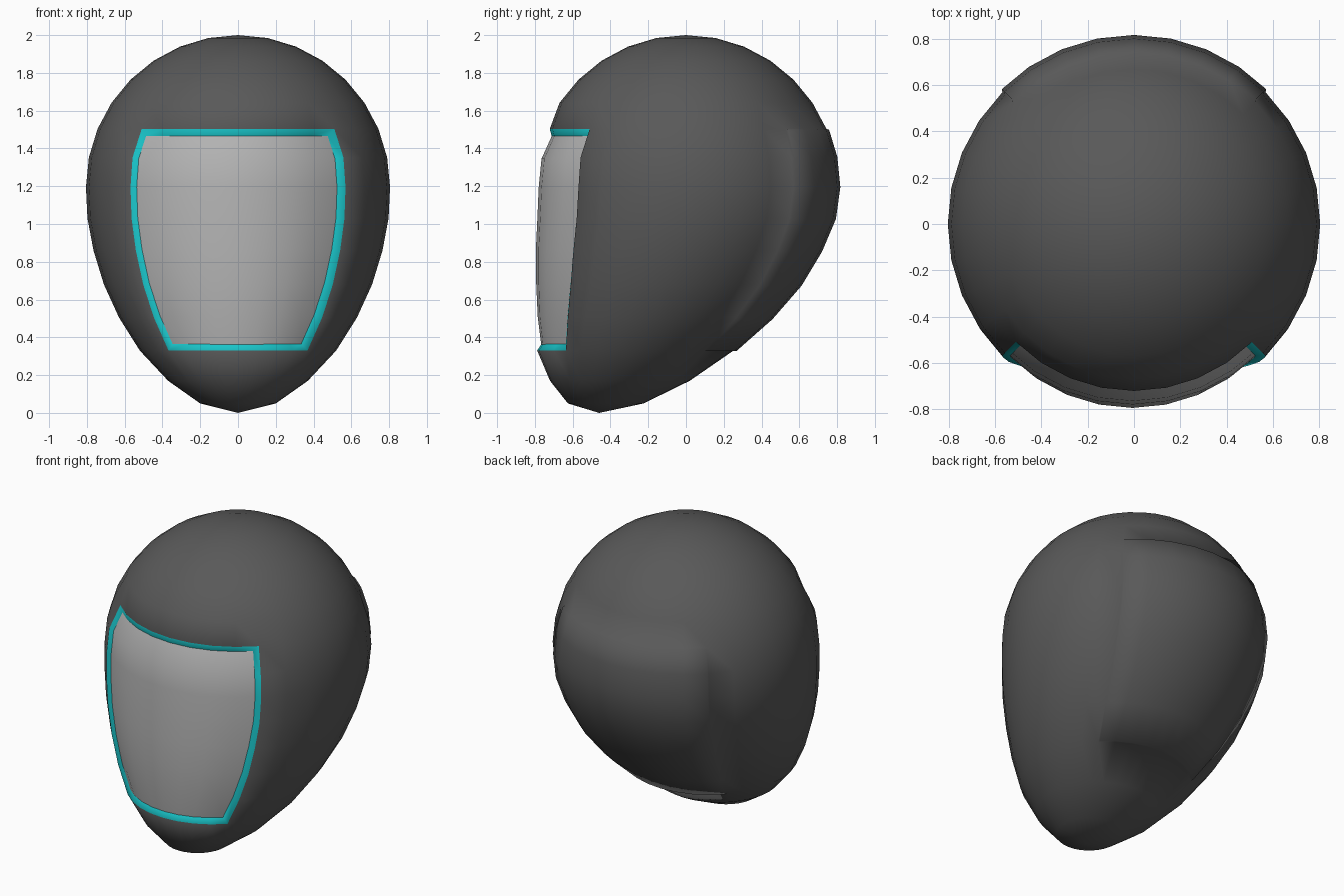
import bpy, bmesh, math

if "Cube" in bpy.data.objects:
    bpy.data.objects.remove(bpy.data.objects["Cube"])

R, ZC = 0.805, 1.195
# lower rings, equator to chin: height, radius, y of ring centre
LOWER = [(1.195, .805, 0), (1.03, .797, -.015), (.86, .765, -.055), (.68, .71, -.108),
         (.505, .63, -.18), (.33, .52, -.268), (.17, .37, -.35), (.05, .2, -.425), (0, 0, -.46)]


def material(name, rgb):
    m = bpy.data.materials.new(name)
    m.diffuse_color = (*rgb, 1)
    m.use_nodes = True
    m.node_tree.nodes["Principled BSDF"].inputs["Base Color"].default_value = m.diffuse_color
    return m


def make_object(name, bm, mats):
    me = bpy.data.meshes.new(name)
    bm.to_mesh(me)
    for p in me.polygons:
        p.use_smooth = True
    for m in mats:
        me.materials.append(m)
    ob = bpy.data.objects.new(name, me)
    bpy.context.collection.objects.link(ob)
    return ob


dark = material("dark_grey", (.1, .1, .1))
teal = material("teal", (.01, .55, .58))
light = material("light_grey", (.45, .45, .45))

# head: sphere whose lower half is stretched and swept forward to the chin
bm = bmesh.new()
bmesh.ops.create_uvsphere(bm, u_segments=32, v_segments=16, radius=1)


def panel_faces(side):
    out = []
    for f in bm.faces:
        c = f.calc_center_median()
        if -.83 < c.z < .38 and side * c.y > abs(c.x):
            out.append(f)
    return out


front, back = panel_faces(-1), panel_faces(1)
front_verts = {v for f in front for v in f.verts}
for v in bm.verts:
    x, y, z = v.co
    ring = round(math.acos(max(-1, min(1, z))) / (math.pi / 16))
    if ring <= 8:
        k = .97 if ring == 6 and v in front_verts else 1  # brow tucked in slightly
        v.co = (R * x * k, R * y * k, ZC + R * z)
    else:
        h, r, cy = LOWER[ring - 8]
        s = math.hypot(x, y)
        v.co = (r * x / s if r else 0, cy + (r * y / s if r else 0), h)
bm.normal_update()

# raised back panel and sunken face opening with a sloped rim
bmesh.ops.inset_region(bm, faces=back, thickness=.008, depth=.012, use_even_offset=True)
bm.normal_update()
rim = bmesh.ops.inset_region(bm, faces=front, thickness=.03, depth=-.025,
                             use_even_offset=True)["faces"]
for f in rim:
    f.material_index = 1
for v in {v for f in front for v in f.verts}:
    v.co.x -= .006
bm.normal_update()

# face plate is its own part
plate = bm.copy()
bm.faces.index_update()
ids = {f.index for f in front}
plate.faces.ensure_lookup_table()
bmesh.ops.delete(plate, geom=[f for i, f in enumerate(plate.faces) if i not in ids], context='FACES')
bmesh.ops.delete(bm, geom=front, context='FACES')
make_object("head_shell_with_rim", bm, [dark, teal])
make_object("face_plate", plate, [light])
bm.free()
plate.free()
